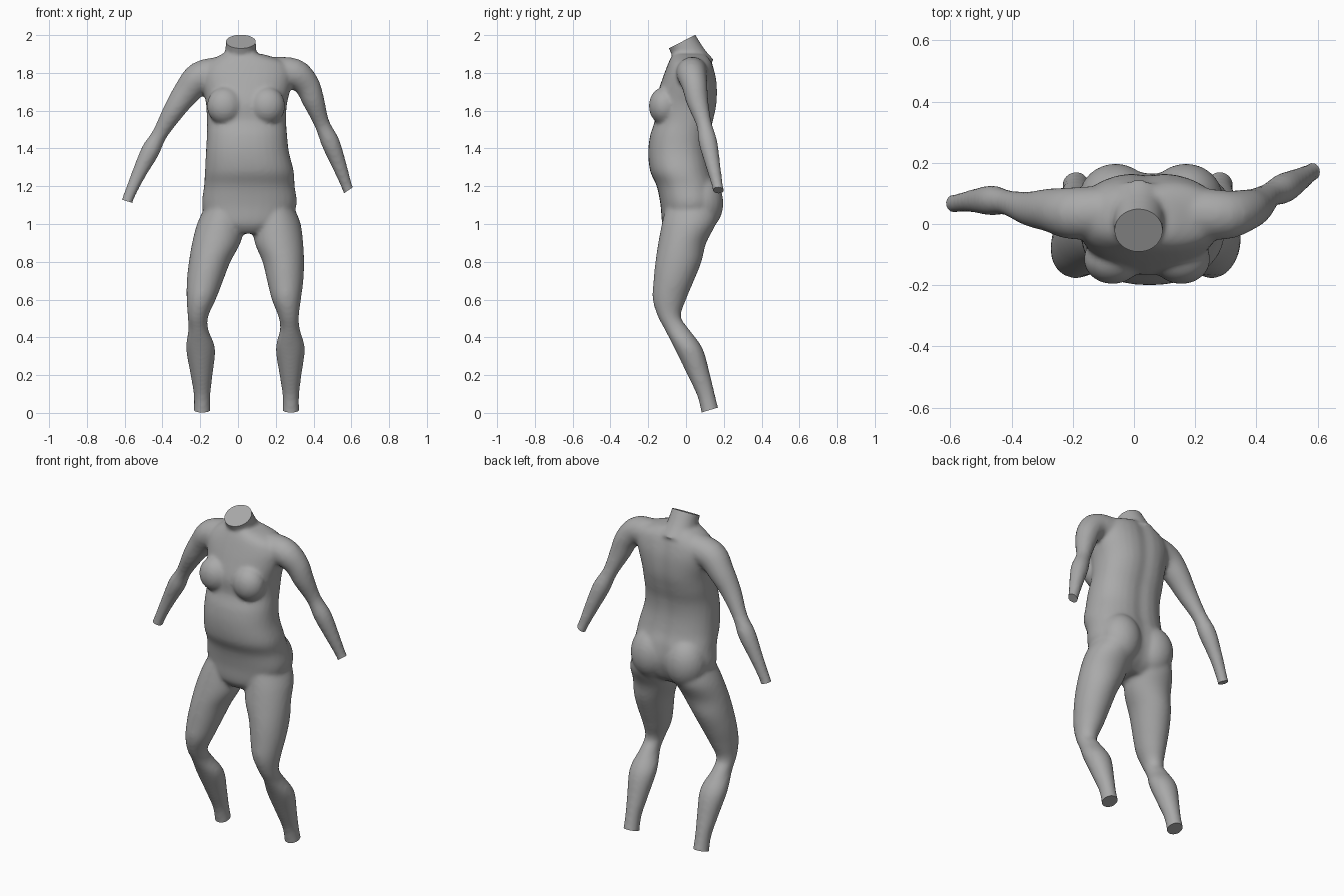
import bpy, bmesh, math
from mathutils import Vector, Matrix

default = bpy.data.objects.get("Cube")
if default:
    bpy.data.objects.remove(default, do_unlink=True)

SIDES = 32
ANGLES = [2 * math.pi * i / SIDES for i in range(SIDES)]


def loft(bm, rings):
    """Skin a closed tube through a list of point rings."""
    loops = [[bm.verts.new(p) for p in ring] for ring in rings]
    for low, high in zip(loops, loops[1:]):
        for i in range(SIDES):
            j = (i + 1) % SIDES
            bm.faces.new((low[i], low[j], high[j], high[i]))
    bm.faces.new(loops[0])
    bm.faces.new(loops[-1])


def smooth_rows(rows, steps=4):
    """Catmull-Rom interpolation of the rows of a section table."""
    result = []
    for k in range(len(rows) - 1):
        a, b = rows[max(k - 1, 0)], rows[k]
        c, d = rows[k + 1], rows[min(k + 2, len(rows) - 1)]
        for s in range(steps):
            t = s / steps
            result.append([q + t / 2 * (r - p + t * (2 * p - 5 * q + 4 * r - w + t * (3 * (q - r) + w - p)))
                           for p, q, r, w in zip(a, b, c, d)])
    return result + [list(rows[-1])]


def level_ring(z, cx, cy, hx, hy, power=1.0, groove=0.0):
    """Horizontal rounded section with an optional furrow at the back."""
    ring = []
    for a in ANGLES:
        c, s = math.cos(a), math.sin(a)
        x = hx * math.copysign(abs(c) ** power, c)
        y = hy * math.copysign(abs(s) ** power, s)
        if s > 0:
            y -= groove * math.exp(-(x / 0.045) ** 2)
        ring.append((cx + x, cy + y, z))
    return ring


def path_tube(bm, rows):
    """Round tube along a path of x, y, z, radius rows."""
    rows = smooth_rows(rows)
    points = [Vector(r[:3]) for r in rows]
    rings = []
    for k, (p, row) in enumerate(zip(points, rows)):
        along = (points[min(k + 1, len(points) - 1)] - points[max(k - 1, 0)]).normalized()
        u = along.cross(Vector((0, 1, 0))).normalized()
        v = along.cross(u)
        rings.append([p + row[3] * (u * math.cos(a) + v * math.sin(a)) for a in ANGLES])
    loft(bm, rings)


def ellipsoid(bm, centre, radii):
    matrix = Matrix.Translation(centre) @ Matrix.Diagonal((*radii, 1))
    bmesh.ops.create_uvsphere(bm, u_segments=24, v_segments=16, radius=1, matrix=matrix)


def cut_end(bm, point, normal, inside):
    """Slice a limb end flat and cap it."""
    faces = [f for f in bm.faces if inside(f.calc_center_median())]
    geom = set(faces)
    for f in faces:
        geom.update(f.edges)
        geom.update(f.verts)
    cut = bmesh.ops.bisect_plane(bm, geom=list(geom), plane_co=point,
                                 plane_no=Vector(normal).normalized(), clear_outer=True)
    edges = [e for e in cut["geom_cut"] if isinstance(e, bmesh.types.BMEdge)]
    bmesh.ops.holes_fill(bm, edges=edges, sides=0)


bm = bmesh.new()

# Torso: height, right edge, left edge, front, back
torso = [
    (0.95, -0.06, 0.16, -0.09, 0.08),
    (1.00, -0.16, 0.26, -0.125, 0.14),
    (1.10, -0.19, 0.31, -0.135, 0.175),
    (1.20, -0.18, 0.30, -0.155, 0.165),
    (1.28, -0.175, 0.295, -0.19, 0.14),
    (1.38, -0.17, 0.27, -0.20, 0.125),
    (1.47, -0.165, 0.26, -0.19, 0.13),
    (1.55, -0.165, 0.255, -0.165, 0.15),
    (1.64, -0.17, 0.26, -0.165, 0.168),
    (1.74, -0.19, 0.285, -0.135, 0.168),
    (1.81, -0.19, 0.29, -0.11, 0.155),
    (1.86, -0.15, 0.25, -0.09, 0.138),
    (1.90, -0.085, 0.13, -0.07, 0.11),
]
loft(bm, [level_ring(z, (l + r) / 2, (f + b) / 2, (r - l) / 2, (b - f) / 2, 0.88, 0.012)
          for z, l, r, f, b in smooth_rows(torso)])

# Neck
path_tube(bm, [(0.015, 0.06, 1.82, 0.1), (0.015, 0.02, 1.89, 0.085), (0.015, -0.045, 2.01, 0.077)])

# Chest and seat fullness
for x in (-0.07, 0.155):
    ellipsoid(bm, (x, -0.115, 1.625), (0.095, 0.082, 0.1))
for x in (-0.06, 0.17):
    ellipsoid(bm, (x, 0.08, 1.11), (0.122, 0.118, 0.15))

# Legs: height, right centre, left centre, depth centre, half width, half depth
legs = [
    (1.08, -0.07, 0.19, 0.03, 0.11, 0.14),
    (1.00, -0.09, 0.205, 0.015, 0.127, 0.143),
    (0.90, -0.115, 0.217, -0.02, 0.128, 0.127),
    (0.80, -0.15, 0.24, -0.04, 0.11, 0.122),
    (0.70, -0.175, 0.25, -0.065, 0.096, 0.107),
    (0.60, -0.195, 0.256, -0.088, 0.077, 0.088),
    (0.51, -0.212, 0.268, -0.088, 0.054, 0.061),
    (0.44, -0.21, 0.275, -0.047, 0.053, 0.065),
    (0.34, -0.198, 0.277, 0.014, 0.077, 0.074),
    (0.20, -0.193, 0.278, 0.068, 0.058, 0.06),
    (0.08, -0.19, 0.28, 0.11, 0.043, 0.047),
    (-0.04, -0.19, 0.28, 0.138, 0.047, 0.05),
]
for side in (1, 2):
    loft(bm, [level_ring(row[0], row[side], *row[3:]) for row in smooth_rows(legs)])

# Arms: path points and radius
right_arm = [
    (-0.10, 0.04, 1.80, 0.085), (-0.20, 0.035, 1.775, 0.085), (-0.27, 0.045, 1.70, 0.072),
    (-0.34, 0.05, 1.60, 0.057), (-0.415, 0.07, 1.475, 0.041), (-0.465, 0.077, 1.385, 0.049),
    (-0.53, 0.075, 1.255, 0.037), (-0.58, 0.068, 1.14, 0.03), (-0.60, 0.066, 1.08, 0.034),
]
left_arm = [
    (0.20, 0.035, 1.80, 0.085), (0.30, 0.03, 1.795, 0.08), (0.365, 0.045, 1.735, 0.068),
    (0.40, 0.06, 1.65, 0.058), (0.445, 0.095, 1.53, 0.041), (0.49, 0.117, 1.43, 0.049),
    (0.54, 0.145, 1.30, 0.038), (0.578, 0.168, 1.195, 0.029), (0.605, 0.178, 1.13, 0.033),
]
path_tube(bm, right_arm)
path_tube(bm, left_arm)

# Fuse the parts into one skin
bmesh.ops.recalc_face_normals(bm, faces=bm.faces)
mesh = bpy.data.meshes.new("body")
bm.to_mesh(mesh)
bm.free()
body = bpy.data.objects.new("body", mesh)
bpy.context.collection.objects.link(body)
remesh = body.modifiers.new("fuse", 'REMESH')
remesh.mode = 'VOXEL'
remesh.voxel_size = 0.011
relax = body.modifiers.new("relax", 'SMOOTH')
relax.factor = 0.5
relax.iterations = 7
fused = bpy.data.meshes.new_from_object(body.evaluated_get(bpy.context.evaluated_depsgraph_get()))
body.modifiers.clear()
body.data = fused

# Flat ends at neck, ankles and wrists
bm = bmesh.new()
bm.from_mesh(fused)
cut_end(bm, (0.015, -0.02, 1.966), (0, -0.46, 0.89), lambda p: p.z > 1.88)
for sign in (-1, 1):
    cut_end(bm, (0, 0.085, 0.003), (0, 0.3, -1), lambda p: p.z < 0.15 and p.x * sign > 0)
cut_end(bm, (-0.585, 0.068, 1.12), (-0.3, 0, -0.95), lambda p: p.x < -0.5)
cut_end(bm, (0.582, 0.17, 1.177), (0.57, 0, -0.82), lambda p: p.x > 0.5)
bmesh.ops.recalc_face_normals(bm, faces=bm.faces)
bm.to_mesh(fused)
bm.free()

# Plain grey skin
grey = bpy.data.materials.new("plain grey")
grey.use_nodes = True
colour = (0.4, 0.4, 0.4, 1)
grey.diffuse_color = colour
grey.node_tree.nodes["Principled BSDF"].inputs["Base Color"].default_value = colour
fused.materials.clear()
fused.materials.append(grey)

bpy.context.view_layer.objects.active = body
body.select_set(True)
bpy.ops.object.shade_smooth_by_angle(angle=math.radians(40))
